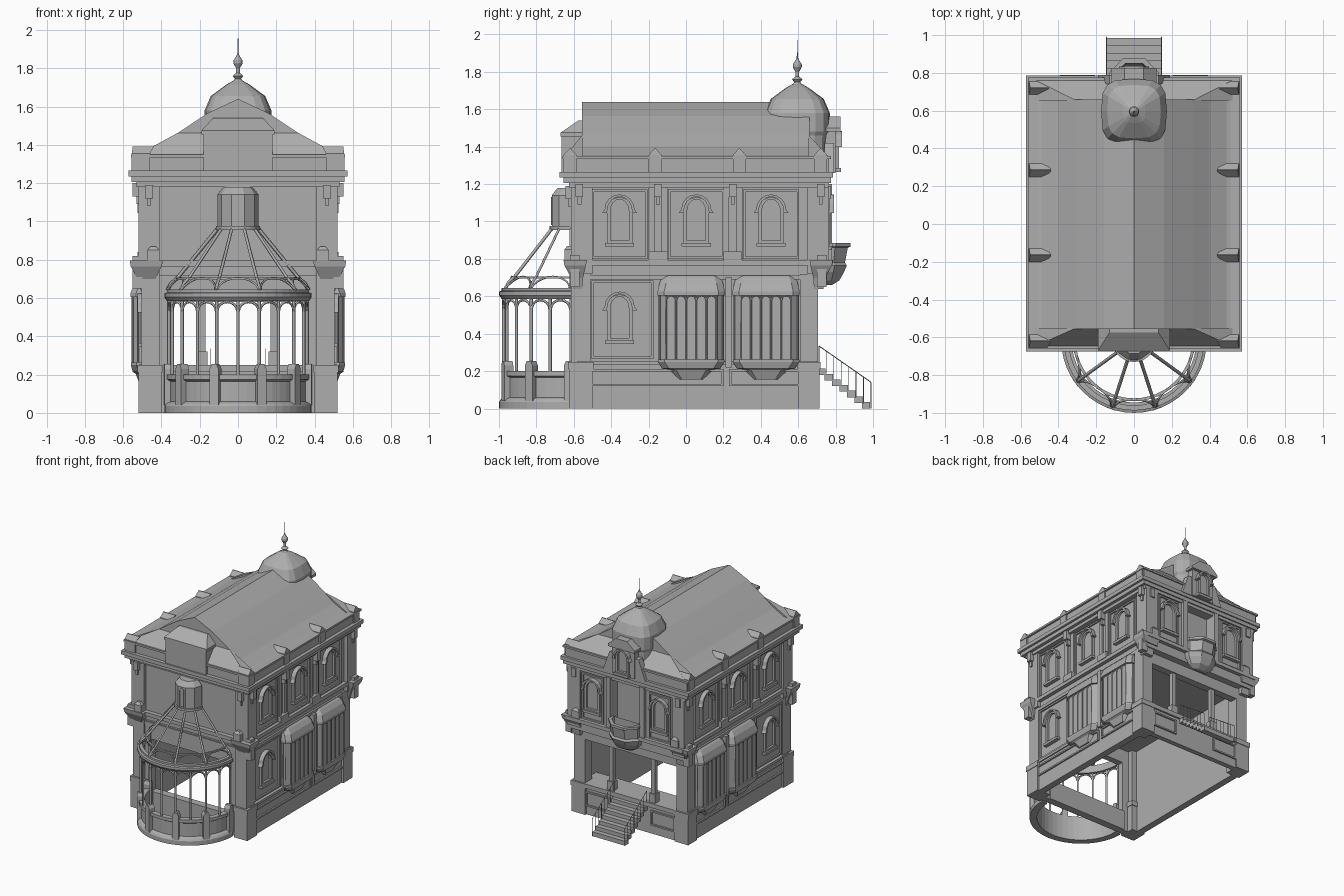
import bpy, bmesh
from math import sin, cos, pi, radians
from mathutils import Vector

cube = bpy.data.objects.get("Cube")
if cube:
    bpy.data.objects.remove(cube)

GREY = (0.42, 0.42, 0.42, 1)
stone = bpy.data.materials.new("grey stone")
stone.use_nodes = True
stone.diffuse_color = GREY
stone.node_tree.nodes["Principled BSDF"].inputs["Base Color"].default_value = GREY


def add(name, mesh, mirror=False):
    mesh.materials.clear()
    mesh.materials.append(stone)
    ob = bpy.data.objects.new(name, mesh)
    bpy.context.collection.objects.link(ob)
    if mirror:
        ob.modifiers.new("Mirror", "MIRROR").use_mirror_merge = False
    return ob


def loft(name, rings, mirror=False, loop=False):
    """Skin equal-length closed rings; cap the ends, or join last to first."""
    bm = bmesh.new()
    rows = [[bm.verts.new(p) for p in r] for r in rings]
    n = len(rows[0])
    for a, b in zip(rows, rows[1:] + (rows[:1] if loop else [])):
        for i in range(n):
            bm.faces.new((a[i], a[(i + 1) % n], b[(i + 1) % n], b[i]))
    if not loop:
        bm.faces.new(rows[0])
        bm.faces.new(rows[-1])
    bmesh.ops.recalc_face_normals(bm, faces=bm.faces)
    mesh = bpy.data.meshes.new(name)
    bm.to_mesh(mesh)
    bm.free()
    return add(name, mesh, mirror)


def rect(x0, x1, y0, y1, z):
    return [(x0, y0, z), (x1, y0, z), (x1, y1, z), (x0, y1, z)]


def box(name, x0, x1, y0, y1, z0, z1, mirror=False):
    return loft(name, [rect(x0, x1, y0, y1, z0), rect(x0, x1, y0, y1, z1)], mirror)


def bars(name, paths, r):
    """Thin four-sided bars along paths."""
    cu = bpy.data.curves.new(name, "CURVE")
    cu.dimensions = "3D"
    cu.bevel_depth, cu.bevel_resolution, cu.use_fill_caps = r, 0, True
    for pts in paths:
        sp = cu.splines.new("POLY")
        sp.points.add(len(pts) - 1)
        for p, co in zip(sp.points, pts):
            p.co = (*co, 1)
    tmp = bpy.data.objects.new(name + " path", cu)
    mesh = bpy.data.meshes.new_from_object(tmp)
    bpy.data.objects.remove(tmp)
    return add(name, mesh)


def arch(w, h, n=8):
    """Round-headed outline, foot at 0, crown at h."""
    return [(-w, 0), (w, 0)] + [(w * cos(pi * i / n), h - w + w * sin(pi * i / n)) for i in range(n + 1)]


def frame(name, outer, inner, place, depth, mirror):
    sec = [(outer, -0.01), (outer, depth), (inner, depth), (inner, -0.01)]
    loft(name, [[place(u, v, d) for u, v in o] for o, d in sec], mirror, True)


def panel(name, w, h, place, mirror=True, t=0.012):
    frame(name, [(-w, 0), (w, 0), (w, h), (-w, h)],
          [(t - w, t), (w - t, t), (w - t, h - t), (t - w, h - t)], place, 0.012, mirror)


def window(name, place, mirror=True, w=0.068, h=0.25):
    inner = [(u * 0.72, 0.018 + v * 0.88) for u, v in arch(w, h)]
    frame(name + " frame", arch(w, h), inner, place, 0.018, mirror)
    line = [(u, v + h - 0.095) for u, v in arch(w + 0.012, 0.11)[2:]]
    small = [(u * 0.84, v - 0.012) for u, v in line]
    foot = [(-w - 0.025, line[-1][1] - 0.02), (-w, line[-1][1] - 0.02)]
    out = line + foot + small[::-1] + [(-foot[1][0], foot[1][1]), (-foot[0][0], foot[0][1])]
    loft(name + " hood", [[place(u, v, d) for u, v in out] for d in (0, 0.035)], mirror)
    sill = [(-w - 0.01, -0.015), (w + 0.01, -0.015), (w + 0.01, 0.005), (-w - 0.01, 0.005)]
    loft(name + " sill", [[place(u, v, d) for u, v in sill] for d in (0, 0.03)], mirror)


def side(y, z, x=0.49):
    return lambda u, v, d: (x + d, y + u, z + v)


def back(x, z, y=0.755):
    return lambda u, v, d: (x + u, y + d, z + v)


# Ground floor shell, open at the front and back
box("lower side wall", 0.45, 0.49, -0.58, 0.7, 0, 0.72, True)
box("side plinth", 0.48, 0.505, -0.58, 0.7, 0, 0.235, True)
box("plinth moulding", 0.48, 0.515, -0.58, 0.7, 0.235, 0.255, True)
box("lower front wall", 0.35, 0.47, -0.6, -0.55, 0, 0.72, True)
box("front lintel", -0.36, 0.36, -0.6, -0.55, 0.58, 0.72)
box("front plinth", -0.36, 0.36, -0.6, -0.54, 0, 0.16)
box("back plinth", -0.45, 0.45, 0.66, 0.7, 0, 0.25)
box("porch floor", -0.45, 0.45, 0.5, 0.715, 0.215, 0.25)
box("back lintel", -0.45, 0.45, 0.64, 0.7, 0.6, 0.72)
for y, w in ((-0.165, 0.365), (0.43, 0.2)):
    panel("plinth panel", w, 0.09, side(y, 0.12, 0.505))
panel("back plinth panel", 0.11, 0.12, back(0.29, 0.07, 0.7))

# Upper floor with a recess at the back, and horizontal bands
box("upper walls", -0.49, 0.49, -0.585, 0.69, 0.7, 1.22)
box("upper back wall", 0.13, 0.49, 0.68, 0.755, 0.7, 1.22, True)
for x, y0, y1, z0, z1 in ((0.505, -0.605, 0.755, 0.69, 0.715), (0.52, -0.62, 0.785, 0.765, 0.795)):
    box("middle band", -x, x, y0, y1, z0, z1)
for x, y0, y1, z0, z1 in ((0.53, -0.625, 0.765, 1.18, 1.205), (0.555, -0.655, 0.775, 1.205, 1.235),
                          (0.572, -0.675, 0.785, 1.235, 1.265), (0.545, -0.645, 0.765, 1.265, 1.335),
                          (0.56, -0.66, 0.775, 1.335, 1.35)):
    box("cornice", -x, x, y0, y1, z0, z1)

# Corner piers with corbelled posts
for y0, y1, up0, up1 in ((-0.625, -0.5, -0.615, -0.5), (0.6, 0.715, 0.65, 0.765)):
    box("pier base", 0.4, 0.52, y0, y1, 0, 0.21, True)
    box("pier cap", 0.395, 0.525, y0 - 0.005, y1 + 0.005, 0.21, 0.25, True)
    box("pier shaft", 0.41, 0.505, y0 + 0.01, y1 - 0.01, 0.25, 0.72, True)
    box("upper pilaster", 0.41, 0.52, up0, up1, 0.72, 1.2, True)
for s, y in ((-1, -0.595), (1, 0.725)):
    ys = lambda a, b: sorted((y + s * a, y + s * b))
    loft("corner corbel", [rect(0.43, 0.51, *ys(-0.04, 0.01), 0.64), rect(0.43, 0.525, *ys(-0.045, 0.02), 0.7),
                           rect(0.4, 0.56, *ys(-0.06, 0.055), 0.765), rect(0.39, 0.565, *ys(-0.065, 0.06), 0.795)], True)
    loft("corner post", [rect(0.41, 0.475, *ys(0.0, 0.055), 0.79), rect(0.41, 0.475, *ys(0.0, 0.055), 0.85),
                         rect(0.43, 0.455, *ys(0.02, 0.04), 0.87)], True)
    loft("side corner post", [rect(0.5, 0.55, y - 0.025, y + 0.025, z) for z in (0.65, 0.82)], True)
    box("front bracket", 0.445, 0.485, *ys(0, 0.05), 1.12, 1.19, True)
    box("bracket drop", 0.457, 0.473, *ys(0, 0.035), 1.08, 1.12, True)

# Side pilasters, brackets and parapet posts
for y in (-0.62, -0.165, 0.285, 0.72):
    loft("parapet post", [rect(0.46, 0.555, y - 0.035, y + 0.035, 1.26), rect(0.46, 0.555, y - 0.035, y + 0.035, 1.355),
                          rect(0.44, 0.55, y - 0.003, y + 0.003, 1.39)], True)
for y in (-0.57, -0.15, 0.25, 0.72):
    box("side bracket", 0.5, 0.55, y - 0.02, y + 0.02, 1.13, 1.2, True)
    box("side bracket drop", 0.5, 0.53, y - 0.01, y + 0.01, 1.09, 1.13, True)
for y in (-0.15, 0.25):
    for d in (-0.035, 0.035):
        box("side pilaster", 0.48, 0.508, y + d - 0.016, y + d + 0.016, 0.79, 1.19, True)
    box("pilaster foot", 0.48, 0.525, y - 0.05, y + 0.05, 0.79, 0.84, True)
box("lower pilaster", 0.48, 0.53, 0.21, 0.245, 0.22, 0.7, True)

# Arched windows
for y in (-0.355, 0.055, 0.455):
    window("upper window", side(y, 0.88))
    panel("upper panel", 0.15, 0.37, side(y, 0.8))
window("lower window", side(-0.355, 0.36))
panel("lower panel", 0.165, 0.42, side(-0.34, 0.265))
window("back window", back(0.3, 0.88))
panel("back panel", 0.095, 0.37, back(0.3, 0.8))


# Glazed side bays with corbel foot and curved roof
def bay_ring(y, z, w, x):
    return [(0.47, y - w, z), (x - 0.03, y - w, z), (x, y - w + 0.035, z),
            (x, y + w - 0.035, z), (x - 0.03, y + w, z), (0.47, y + w, z)]


BAY = ((0.155, 0.085, 0.515), (0.205, 0.115, 0.535), (0.215, 0.155, 0.55), (0.25, 0.178, 0.56), (0.262, 0.178, 0.56),
       (0.262, 0.168, 0.548), (0.605, 0.168, 0.548), (0.605, 0.18, 0.562), (0.625, 0.18, 0.562),
       (0.67, 0.17, 0.545), (0.7, 0.16, 0.52), (0.715, 0.155, 0.5))
for y in (0.028, 0.428):
    loft("side bay", [bay_ring(y, z, w, x) for z, w, x in BAY], True)
    spots = [(0.5, -0.17), (0.5, 0.17), (0.522, -0.17), (0.522, 0.17)]
    spots += [(0.55, -0.135 + 0.054 * i) for i in range(6)]
    bars("bay mullions", [[(s * x, y + u, 0.25), (s * x, y + u, 0.61)] for x, u in spots for s in (-1, 1)], 0.005)
    bars("bay arches", [[(s * 0.55, y - 0.108 + 0.054 * i + 0.027 * cos(a * pi / 6), 0.575 + 0.03 * sin(a * pi / 6))
                         for a in range(7)] for i in range(5) for s in (-1, 1)], 0.004)

# Main roof with skirts and attic block
PROFILE = [(0.555, 1.34), (0.49, 1.355), (0.4, 1.4), (0.31, 1.465), (0.16, 1.565), (0, 1.64)]
outline = PROFILE + [(-x, z) for x, z in PROFILE[-2::-1]]
loft("main roof", [[(x, y, z) for x, z in outline] for y in (-0.555, 0.66)])
for name, y0, y1 in (("front roof skirt", -0.65, -0.55), ("back roof skirt", 0.765, 0.655)):
    loft(name, [rect(-0.53, 0.53, y0, y1, 1.345), rect(-0.31, 0.31, y1 - 0.002, y1, 1.465)])
box("attic block", -0.18, 0.18, -0.665, -0.5, 1.26, 1.455)
loft("attic cap", [rect(-0.19, 0.19, -0.67, -0.5, 1.455), rect(-0.19, 0.19, -0.67, -0.5, 1.475),
                   rect(-0.13, 0.13, -0.575, -0.5, 1.54)])


# Back turret: rounded square dome and finial
def soft_square(r, z, k=0.6, cy=0.595):
    pts = []
    for i in range(16):
        c, s = cos(pi * i / 8), sin(pi * i / 8)
        pts.append((r * abs(c) ** k * (1 if c > 0 else -1), cy + r * abs(s) ** k * (1 if s > 0 else -1), z))
    return pts


loft("turret", [soft_square(r, z) for r, z in ((0.155, 1.26), (0.165, 1.46), (0.174, 1.48), (0.174, 1.58), (0.142, 1.655),
                                               (0.06, 1.715), (0.025, 1.735))])
FINIAL = ((0.03, 1.725), (0.016, 1.745), (0.028, 1.76), (0.01, 1.775), (0.01, 1.8), (0.024, 1.825),
          (0.024, 1.84), (0.008, 1.865), (0.003, 1.88), (0.001, 1.97))
loft("finial", [soft_square(r, z, 1) for r, z in FINIAL])

# Back dormer, recess pilasters and bowed balcony
box("dormer", -0.1, 0.1, 0.7, 0.8, 1.26, 1.48)
loft("dormer pediment", [rect(-0.12, 0.12, 0.7, 0.825, 1.48), rect(-0.12, 0.12, 0.7, 0.825, 1.5),
                         rect(-0.05, 0.05, 0.7, 0.825, 1.56)])
loft("dormer scroll", [rect(0.1, 0.19, 0.74, 0.79, 1.26), rect(0.1, 0.13, 0.74, 0.79, 1.42)], True)
window("dormer window", back(0, 1.28, 0.8), False, 0.055, 0.19)
box("recess pilaster", 0.13, 0.17, 0.74, 0.78, 0.79, 1.2, True)


def bow(w, d, z):
    return [(w * u, 0.75 + d * v, z) for u, v in ((1, 0), (0.95, 0.4), (0.4, 1), (-0.4, 1), (-0.95, 0.4), (-1, 0))]


loft("balcony", [bow(w, d, z) for w, d, z in ((0.06, 0.03, 0.66), (0.1, 0.07, 0.685), (0.13, 0.095, 0.73), (0.14, 0.11, 0.765),
                                              (0.125, 0.1, 0.78), (0.13, 0.115, 0.86), (0.138, 0.13, 0.865),
                                              (0.138, 0.13, 0.885), (0.115, 0.1, 0.885), (0.11, 0.09, 0.79))])

# Porch columns, steps and stair railings
box("porch column", 0.17, 0.205, 0.655, 0.69, 0.25, 0.61, True)
box("porch column base", 0.16, 0.215, 0.645, 0.7, 0.25, 0.32, True)
for i in range(7):
    y = 0.7 + 0.04 * i
    box("step", -0.145, 0.145, y, y + 0.045, 0.18 - 0.03 * i, 0.215 - 0.03 * i)
rail = lambda t: (0.71 + 0.28 * t, 0.335 - 0.195 * t)
paths = []
for s in (-0.145, 0.145):
    paths.append([(s, *rail(0)), (s, *rail(1))])
    paths += [[(s, rail(t / 7)[0], max(0, 0.22 - 0.032 * t)), (s, *rail(t / 7))] for t in range(8)]
bars("railings", paths, 0.0025)


# Round conservatory at the front
def polar(r, deg, z):
    return (r * sin(radians(deg)), -0.615 - r * cos(radians(deg)), z)


def half_ring(name, profile, n=24):
    loft(name, [[polar(r, -90 + 180 * i / n, z) for r, z in profile] for i in range(n + 1)])


def band(name, r0, r1, z0, z1):
    half_ring(name, [(r0, z0), (r1, z0), (r1, z1), (r0, z1)])


half_ring("conservatory base", [(0.33, 0), (0.385, 0), (0.385, 0.035), (0.375, 0.05), (0.355, 0.06), (0.355, 0.165),
                                (0.372, 0.175), (0.372, 0.2), (0.33, 0.2)])
half_ring("conservatory beam", [(0.345, 0.585), (0.37, 0.585), (0.385, 0.605), (0.385, 0.625), (0.372, 0.63),
                                (0.372, 0.645), (0.345, 0.645)])
band("roof ring", 0.308, 0.323, 0.695, 0.707)
band("lantern ring", 0.09, 0.115, 0.955, 0.975)
half_ring("lantern", [(0, 0.97), (0.108, 0.97), (0.108, 1.14), (0.075, 1.18), (0, 1.18)], 5)
frame("lantern niche", arch(0.022, 0.15), [(u * 0.75, v * 0.95) for u, v in arch(0.022, 0.15)],
      lambda u, v, d: (u, -0.715 - d, 0.98 + v), 0.008, False)
for a in (-88, -54, -19, 19, 54, 88):
    outline = [(-0.025, 0.04), (0.025, 0.04), (0.025, 0.23), (0.012, 0.255), (-0.012, 0.255), (-0.025, 0.23)]
    turn = Vector((cos(radians(a)), sin(radians(a)), 0))
    loft("base post", [[Vector(polar(r, a, z)) + turn * u for u, z in outline] for r in (0.335, 0.385)])
bars("conservatory mullions", [[polar(0.36, a, 0.19), polar(0.36, a, 0.59)] for a in range(-90, 91, 18)], 0.009)
bars("conservatory arches", [[polar(0.36, a + 8.5 * cos(pi * i / 8), 0.53 + 0.05 * sin(pi * i / 8)) for i in range(9)]
                             for a in range(-81, 90, 18)], 0.007)
bars("roof ribs", [[polar(r, a, z) for r, z in ((0.37, 0.64), (0.35, 0.675), (0.316, 0.705), (0.1, 0.97))]
                   for a in range(-90, 91, 36)], 0.009)
bars("roof scallops", [[polar(0.37 - 0.055 * sin(pi * i / 10), a + 17 * cos(pi * i / 10), 0.645 + 0.06 * sin(pi * i / 10))
                        for i in range(11)] for a in range(-72, 73, 36)], 0.006)
